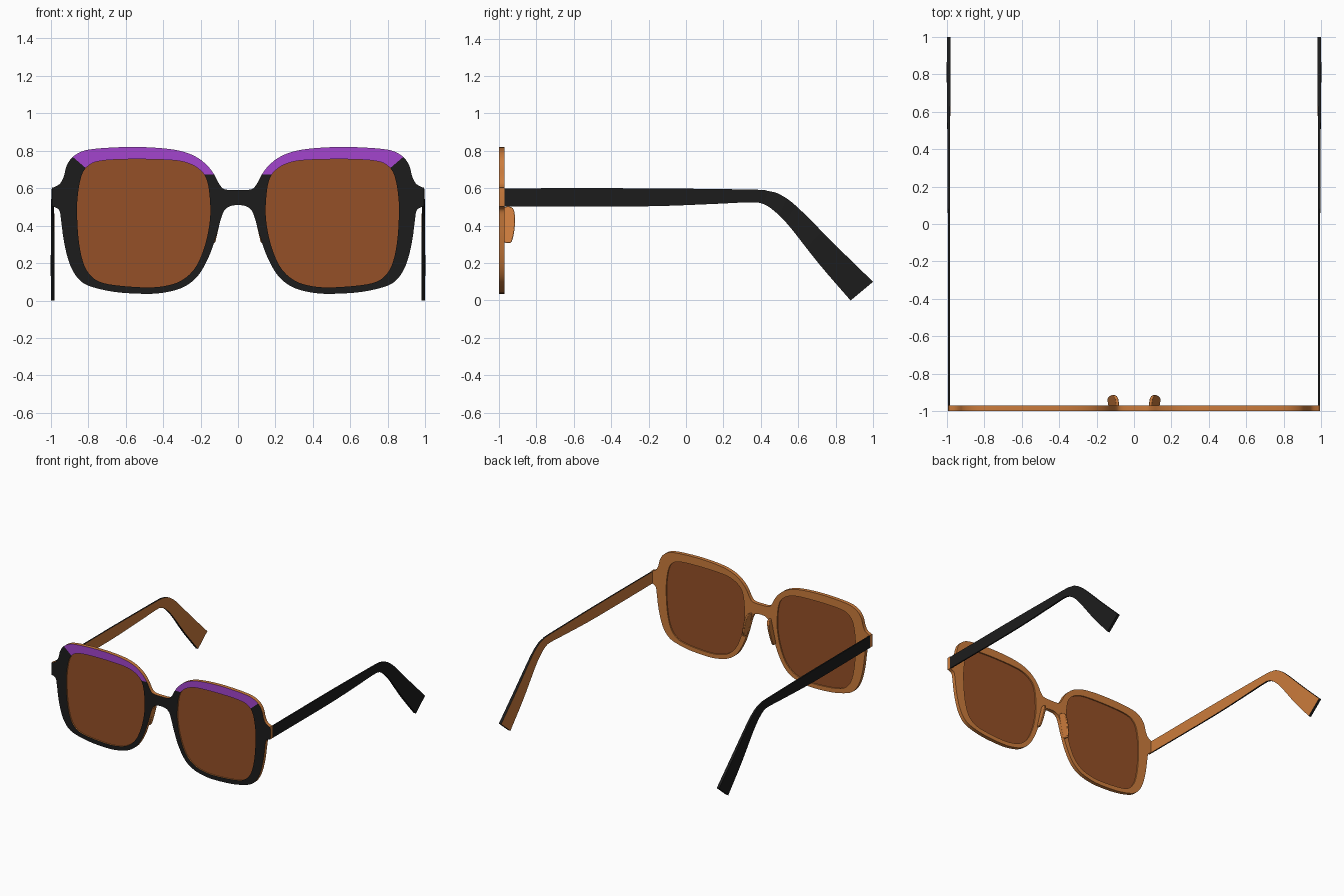
import bpy, bmesh
from mathutils import Vector, Matrix

if "Cube" in bpy.data.objects:
    bpy.data.objects.remove(bpy.data.objects["Cube"])


def mat(name, rgb):
    m = bpy.data.materials.new(name)
    m.diffuse_color = (*rgb, 1)
    m.use_nodes = True
    m.node_tree.nodes["Principled BSDF"].inputs["Base Color"].default_value = m.diffuse_color
    return m


BLACK = mat("black", (0.012, 0.012, 0.012))
AMBER = mat("amber", (0.60, 0.20, 0.045))
PURPLE = mat("purple", (0.37, 0.06, 0.61))
BROWN = mat("lens_brown", (0.30, 0.08, 0.02))


def smooth_path(pts, steps=4, closed=True):
    """Catmull-Rom sampling of points of any dimension."""
    p = [Vector(q) for q in pts]
    n = len(p)
    get = (lambda i: p[i % n]) if closed else (lambda i: p[max(0, min(n - 1, i))])
    out = []
    for i in range(n if closed else n - 1):
        a, b, c, d = get(i - 1), get(i), get(i + 1), get(i + 2)
        for k in range(steps):
            t = k / steps
            out.append(0.5 * (2 * b + (c - a) * t + (2 * a - 5 * b + 4 * c - d) * t * t
                              + (3 * b - a - 3 * c + d) * t ** 3))
    if not closed:
        out.append(p[-1])
    return out


def finish(name, bm, mats):
    me = bpy.data.meshes.new(name)
    bm.to_mesh(me)
    bm.free()
    for m in mats:
        me.materials.append(m)
    ob = bpy.data.objects.new(name, me)
    bpy.context.collection.objects.link(ob)
    bpy.ops.object.select_all(action='DESELECT')
    ob.select_set(True)
    bpy.context.view_layer.objects.active = ob
    bpy.ops.object.shade_smooth_by_angle(angle=0.6)
    return ob


def plate(loops, half, y):
    """Filled x-z outlines (inner loops are holes) as a slab centred on y."""
    cu = bpy.data.curves.new("outline", 'CURVE')
    cu.dimensions = '2D'
    cu.fill_mode = 'BOTH'
    cu.extrude = half
    for loop in loops:
        sp = cu.splines.new('POLY')
        sp.points.add(len(loop) - 1)
        sp.use_cyclic_u = True
        for pt, v in zip(sp.points, loop):
            pt.co = (v[0], v[1], 0, 1)
    ob = bpy.data.objects.new("outline", cu)
    bpy.context.collection.objects.link(ob)
    dg = bpy.context.evaluated_depsgraph_get()
    me = bpy.data.meshes.new_from_object(ob.evaluated_get(dg))
    bpy.data.objects.remove(ob)
    bm = bmesh.new()
    bm.from_mesh(me)
    bpy.data.meshes.remove(me)
    bmesh.ops.remove_doubles(bm, verts=bm.verts, dist=1e-5)
    bm.transform(Matrix.Translation((0, y, 0)) @ Matrix.Rotation(1.5707963, 4, 'X'))
    bmesh.ops.recalc_face_normals(bm, faces=bm.faces)
    for f in bm.faces:
        f.material_index = 0
    return bm


# Half outline of the front, from bridge top round to bridge bottom
half = [(0.07, 0.594), (0.10, 0.622), (0.13, 0.678), (0.17, 0.727), (0.23, 0.771),
        (0.32, 0.802), (0.45, 0.817), (0.60, 0.82), (0.75, 0.812), (0.83, 0.798),
        (0.885, 0.765), (0.915, 0.72), (0.93, 0.665), (0.95, 0.625), (0.985, 0.604),
        (0.993, 0.598), (0.993, 0.51), (0.985, 0.502), (0.955, 0.483), (0.945, 0.43),
        (0.932, 0.33), (0.91, 0.23), (0.88, 0.155), (0.835, 0.10), (0.77, 0.07),
        (0.65, 0.045), (0.50, 0.036), (0.40, 0.042), (0.30, 0.068), (0.22, 0.125),
        (0.16, 0.225), (0.12, 0.335), (0.09, 0.44), (0.07, 0.485), (0.04, 0.505)]
outline = smooth_path([(0, 0.59)] + half + [(0, 0.51)] + [(-x, z) for x, z in half[::-1]])

lens = smooth_path([(0.165, 0.64), (0.20, 0.695), (0.27, 0.735), (0.37, 0.751), (0.58, 0.755),
                    (0.74, 0.745), (0.805, 0.715), (0.838, 0.66), (0.857, 0.55), (0.859, 0.44),
                    (0.848, 0.30), (0.82, 0.185), (0.77, 0.118), (0.69, 0.087), (0.52, 0.071),
                    (0.40, 0.076), (0.30, 0.108), (0.225, 0.18), (0.175, 0.30), (0.15, 0.43),
                    (0.15, 0.54)])
lens_l = [Vector((-v.x, v.y)) for v in lens]

# Front frame: amber slab, black front face, purple brow accents
bm = plate([outline, lens, lens_l], 0.015, -0.985)
cuts = [(Vector((0, 0, 0.673)), Vector((0, 0, 1)))]
for s in (1, -1):
    cuts.append((Vector((s * 0.81, 0, 0.705)), Vector((-s * 0.06, 0, 0.07)).normalized()))
for co, no in cuts:
    front = [f for f in bm.faces if f.normal.y < -0.9]
    edges = {e for f in front for e in f.edges}
    verts = {v for f in front for v in f.verts}
    bmesh.ops.bisect_plane(bm, geom=front + list(edges) + list(verts), dist=1e-6,
                           plane_co=co, plane_no=no)
    bm.normal_update()
for f in bm.faces:
    if f.normal.y < -0.9:
        c = f.calc_center_median()
        f.material_index = 2 if all((c - co).dot(no) > 0 for co, no in cuts) else 1
finish("front_frame", bm, [AMBER, BLACK, PURPLE])

# Lenses
for side, loop in (("right", lens), ("left", lens_l)):
    finish("lens_" + side, plate([loop], 0.005, -0.985), [BROWN])

# Temple stations: top y, top z, bottom y, bottom z, inner x, outer x
stations = smooth_path([
    (-0.97, 0.60, -0.97, 0.503, 0.983, 0.993), (-0.25, 0.60, -0.25, 0.503, 0.983, 0.994),
    (0.15, 0.596, 0.12, 0.515, 0.983, 0.995), (0.39, 0.592, 0.34, 0.525, 0.983, 0.996),
    (0.44, 0.585, 0.41, 0.517, 0.983, 0.996), (0.50, 0.568, 0.47, 0.480, 0.983, 0.997),
    (0.595, 0.50, 0.55, 0.400, 0.982, 0.998), (0.80, 0.295, 0.71, 0.197, 0.979, 1.0),
    (1.0, 0.10, 0.88, 0.0, 0.979, 1.0)], closed=False)
for side, s in (("right", 1), ("left", -1)):
    bm = bmesh.new()
    rings = [[bm.verts.new(c) for c in ((s * xi, ty, tz), (s * xo, ty, tz),
                                        (s * xo, by, bz), (s * xi, by, bz))]
             for ty, tz, by, bz, xi, xo in stations]
    for a, b in zip(rings, rings[1:]):
        for k in range(4):
            f = bm.faces.new((a[k], a[(k + 1) % 4], b[(k + 1) % 4], b[k]))
            f.material_index = 1 if k == 3 else 0      # inner face is amber
    bm.faces.new(rings[0])
    bm.faces.new(rings[-1])
    bmesh.ops.recalc_face_normals(bm, faces=bm.faces)
    finish("temple_" + side, bm, [BLACK, AMBER])

# Nose pads: leaning rounded fins behind the bridge
fin = smooth_path([(-0.975, 0.50), (-0.935, 0.50), (-0.918, 0.475), (-0.914, 0.42),
                   (-0.92, 0.36), (-0.932, 0.315), (-0.945, 0.307), (-0.975, 0.31)], 3, False)
for side, s in (("right", 1), ("left", -1)):
    bm = bmesh.new()
    base = bm.faces.new([bm.verts.new((s * (0.078 + (0.5 - z) * 0.23 + (y + 0.97) * 0.15), y, z))
                         for y, z in fin])
    ext = bmesh.ops.extrude_face_region(bm, geom=[base], use_keep_orig=True)
    top = [v for v in ext["geom"] if isinstance(v, bmesh.types.BMVert)]
    bmesh.ops.translate(bm, verts=top, vec=(s * 0.016, 0, 0))
    bmesh.ops.recalc_face_normals(bm, faces=bm.faces)
    ob = finish("nose_pad_" + side, bm, [AMBER])
    bev = ob.modifiers.new("bevel", 'BEVEL')
    bev.width = 0.004
    bev.segments = 2
